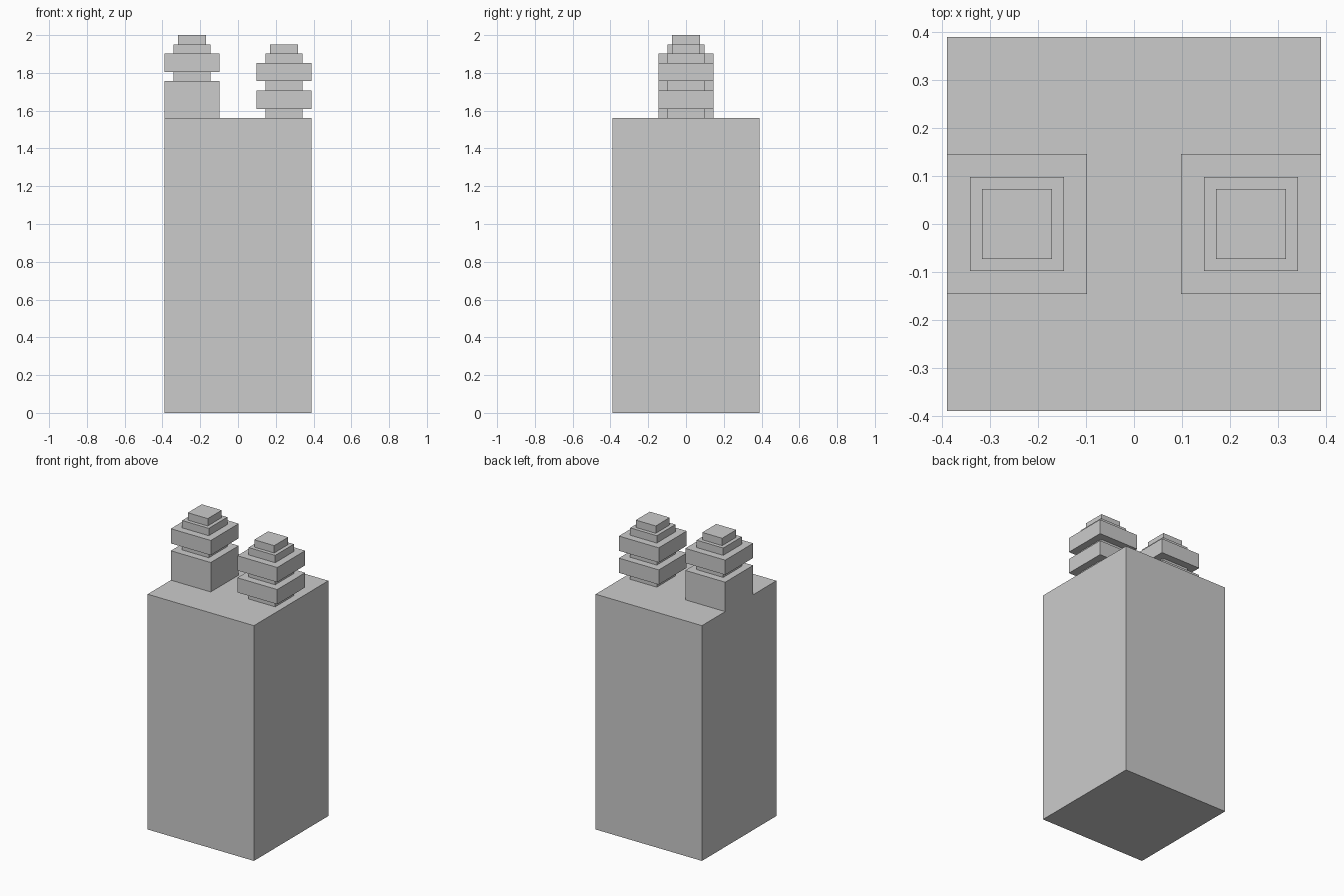
import bpy

if "Cube" in bpy.data.objects:
    bpy.data.objects.remove(bpy.data.objects["Cube"])

U = 2 / 41  # one grid unit of the blocky model


def box(name, x, z, width, height):
    """Square block centred at (x, 0), with its base at z, in grid units."""
    bpy.ops.mesh.primitive_cube_add(size=1, location=(x * U, 0, (z + height / 2) * U))
    obj = bpy.context.object
    obj.name = name
    obj.scale = (width * U, width * U, height * U)
    bpy.ops.object.transform_apply(location=False, rotation=False, scale=True)
    return obj


def stack(name, x, z, layers):
    """Pile (part, width, height) layers on top of each other."""
    for i, (part, width, height) in enumerate(layers, 1):
        box(f"{name}_{part}_{i}", x, z, width, height)
        z += height


# Main block
BODY_HEIGHT = 32
box("body", 0, 0, 16, BODY_HEIGHT)

# Shared top of both stacks: neck, wide ring, stepped tip
top = [("neck", 4, 1), ("ring", 6, 2), ("step", 4, 1), ("tip", 3, 1)]

# Left stack on a tall base, right stack on a neck and ring
stack("left_stack", -5, BODY_HEIGHT, [("base", 6, 4)] + top)
stack("right_stack", 5, BODY_HEIGHT, [("neck", 4, 1), ("ring", 6, 2)] + top)
